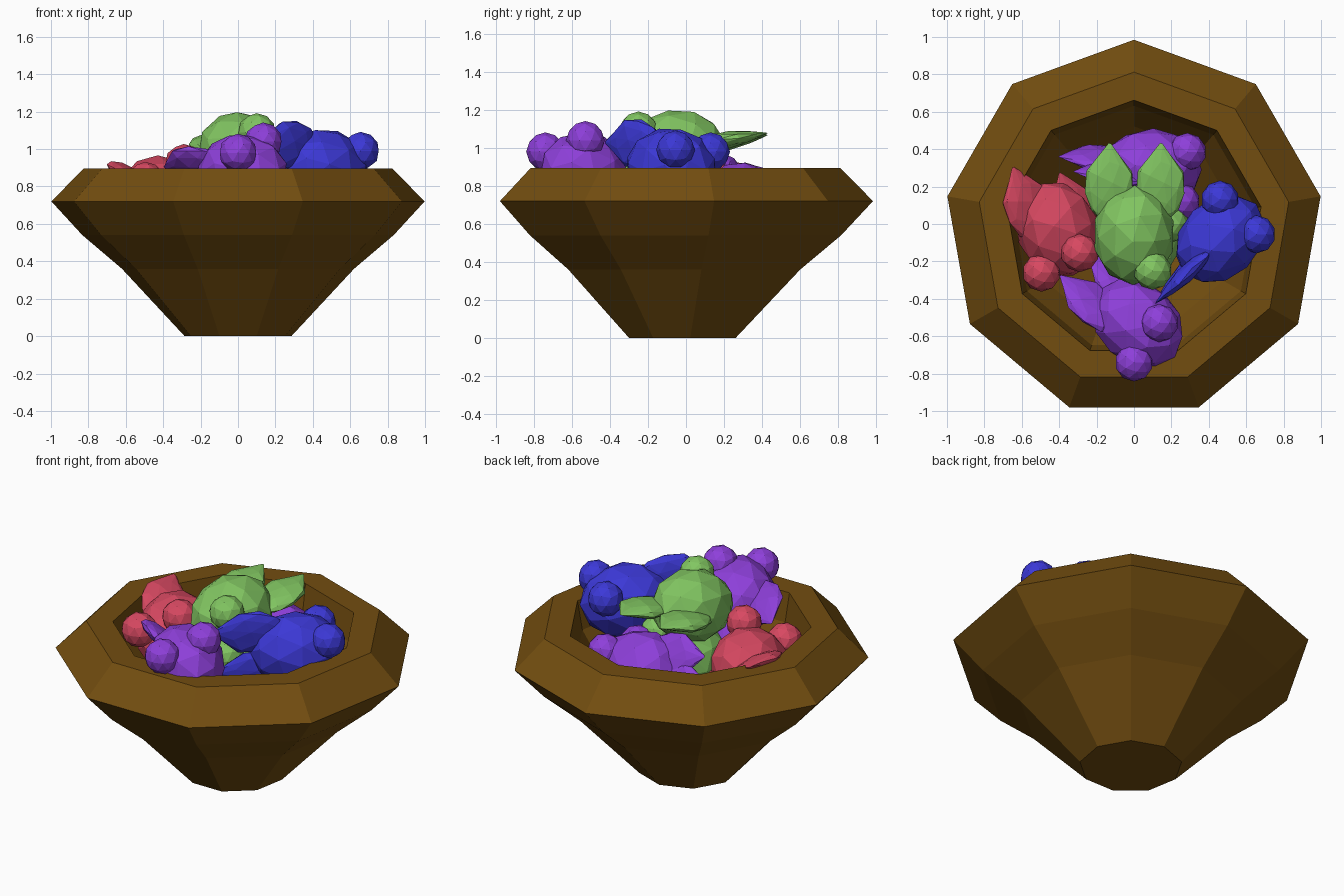
import bpy, bmesh, math
from mathutils import Vector, Matrix

if "Cube" in bpy.data.objects:
    bpy.data.objects.remove(bpy.data.objects["Cube"])


def material(name, rgb):
    m = bpy.data.materials.new(name)
    m.diffuse_color = (*rgb, 1)
    m.use_nodes = True
    m.node_tree.nodes["Principled BSDF"].inputs["Base Color"].default_value = m.diffuse_color
    return m


BROWN = material("brown", (0.17, 0.075, 0.005))
GREEN = material("green", (0.22, 0.56, 0.12))
BLUE = material("blue", (0.045, 0.04, 0.68))
PURPLE = material("purple", (0.27, 0.05, 0.70))
RED = material("red", (0.68, 0.065, 0.12))


def finish(bm, name, mat):
    bmesh.ops.recalc_face_normals(bm, faces=bm.faces)
    me = bpy.data.meshes.new(name)
    bm.to_mesh(me)
    bm.free()
    me.materials.append(mat)
    ob = bpy.data.objects.new(name, me)
    bpy.context.collection.objects.link(ob)
    return ob


def blob(name, mat, loc, axes, pointed=False):
    """Faceted ellipsoid with the given half-axis vectors; y end may be pointed."""
    bm = bmesh.new()
    bmesh.ops.create_icosphere(bm, subdivisions=2, radius=1)
    if pointed:
        bm.transform(Matrix.Rotation(0.5536, 4, 'X'))
        for v in bm.verts:
            t = v.co.y
            if t > 0.22:
                k = 1.25 * math.sqrt(max(0, 1 - t) / (1 + t))
                v.co.x *= k
                v.co.z *= k
    bm.transform(Matrix.Translation(loc) @ Matrix(axes).transposed().to_4x4())
    return finish(bm, name, mat)


def fruit(name, mat, centre, balls, tips):
    """Body with two small balls and two parallel leaves that end at the tips."""
    centre = Vector(centre)
    tips = [Vector(t) for t in tips]
    along = ((tips[0] + tips[1]) / 2 - centre).normalized()
    normal = along.cross(tips[1] - tips[0]).normalized()
    side = along.cross(normal)
    blob(name + "_body", mat, centre, (side * 0.22, along * 0.27, normal * 0.21))
    for i, b in enumerate(balls):
        blob(f"{name}_ball_{i + 1}", mat, b, Matrix.Identity(3) * 0.102)
    for i, t in enumerate(tips):
        blob(f"{name}_leaf_{i + 1}", mat, t - along * 0.22,
             (side * 0.135, along * 0.22, normal * 0.045), pointed=True)


# Bowl: nine-sided closed profile, outside then inside
profile = [(0.29, 0), (0.63, 0.36), (0.845, 0.54), (1.013, 0.72), (0.84, 0.895),
           (0.69, 0.895), (0.66, 0.72), (0.55, 0.54), (0.40, 0.36), (0.18, 0.12)]
bm = bmesh.new()
rings = []
for r, z in profile:
    angles = [math.radians(90 + 40 * i) for i in range(9)]
    rings.append([bm.verts.new((r * math.cos(a), r * math.sin(a) - 0.028, z)) for a in angles])
for a, b in zip(rings, rings[1:]):
    for i in range(9):
        j = (i + 1) % 9
        bm.faces.new((a[i], a[j], b[j], b[i]))
bm.faces.new(rings[0])
bm.faces.new(rings[-1])
finish(bm, "bowl", BROWN)

# Fruits heaped in the bowl: centre, ball centres, leaf tips
fruit("green_fruit", GREEN, (0, -0.06, 0.99),
      [(0.10, -0.25, 1.09), (0.10, -0.25, 0.83)],
      [(-0.13, 0.44, 1.07), (0.145, 0.44, 1.08)])
fruit("blue_fruit", BLUE, (0.46, -0.08, 0.89),
      [(0.46, 0.13, 0.98), (0.655, -0.055, 0.99)],
      [(0.11, -0.43, 1.03), (0.12, -0.40, 0.78)])
fruit("front_purple_fruit", PURPLE, (0.02, -0.53, 0.87),
      [(0.135, -0.53, 1.04), (0, -0.74, 0.98)],
      [(-0.40, -0.27, 0.90), (-0.25, -0.16, 0.75)])
fruit("back_purple_fruit", PURPLE, (0.10, 0.30, 0.71),
      [(0.285, 0.385, 0.80), (0.25, 0.12, 0.76)],
      [(-0.41, 0.36, 0.76), (-0.33, 0.28, 0.89)])
fruit("red_fruit", RED, (-0.41, -0.03, 0.75),
      [(-0.29, -0.155, 0.925), (-0.495, -0.26, 0.83)],
      [(-0.65, 0.31, 0.92), (-0.40, 0.28, 0.78)])

# Green fruit underneath the heap
blob("lower_green_body", GREEN, (0.04, -0.05, 0.66), Matrix.Diagonal((0.22, 0.27, 0.20)))
blob("lower_green_ball", GREEN, (0.19, 0.0, 0.80), Matrix.Identity(3) * 0.102)
